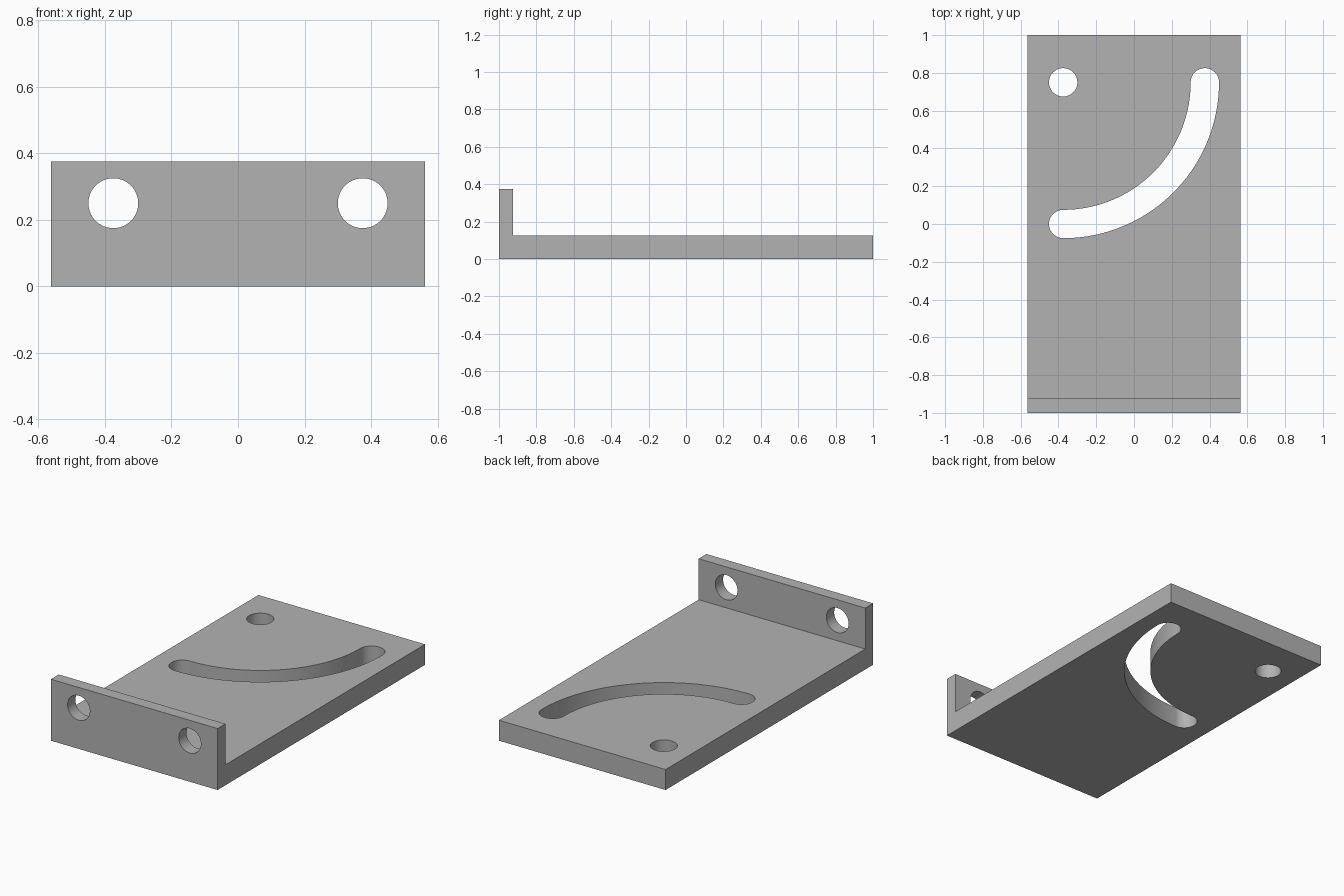
import bpy
import bmesh
from math import cos, sin, pi
from mathutils import Matrix, Vector

if "Cube" in bpy.data.objects:
    bpy.data.objects.remove(bpy.data.objects["Cube"], do_unlink=True)

HALF_W, HALF_L = 0.5625, 1.0
BASE_H, WALL_H, WALL_T = 0.125, 0.375, 0.075
HOLE_R, HOLE_X, HOLE_Z = 0.075, 0.375, 0.25
PIVOT = Vector((-HOLE_X, 0.75, 0))
SLOT_R = 0.75

grey = bpy.data.materials.new("plain_grey")
grey.use_nodes = True
colour = (0.45, 0.45, 0.45, 1)
grey.diffuse_color = colour
grey.node_tree.nodes["Principled BSDF"].inputs["Base Color"].default_value = colour


def prism(name, points, direction):
    """Extrude a closed outline along a direction."""
    bm = bmesh.new()
    face = bm.faces.new([bm.verts.new(p) for p in points])
    result = bmesh.ops.extrude_face_region(bm, geom=[face])
    moved = [v for v in result["geom"] if isinstance(v, bmesh.types.BMVert)]
    bmesh.ops.translate(bm, verts=moved, vec=direction)
    bmesh.ops.recalc_face_normals(bm, faces=bm.faces)
    mesh = bpy.data.meshes.new(name)
    bm.to_mesh(mesh)
    bm.free()
    mesh.materials.append(grey)
    obj = bpy.data.objects.new(name, mesh)
    bpy.context.collection.objects.link(obj)
    return obj


def arc(centre, radius, start, end, steps):
    """Points along an arc in the ground plane."""
    angles = [start + (end - start) * i / steps for i in range(steps + 1)]
    return [centre + radius * Vector((cos(a), sin(a), 0)) for a in angles]


# Angle bracket: base plate with upright front flange
profile = [(-HALF_L, 0), (HALF_L, 0), (HALF_L, BASE_H),
           (WALL_T - HALF_L, BASE_H), (WALL_T - HALF_L, WALL_H), (-HALF_L, WALL_H)]
bracket = prism("angle_bracket", [(-HALF_W, y, z) for y, z in profile],
                (2 * HALF_W, 0, 0))

# Pivot hole and curved slot through the base
low, through = Vector((0, 0, -0.1)), (0, 0, 0.4)
circle = arc(Vector(), HOLE_R, 0, 2 * pi, 64)[:-1]
cutters = [prism("pivot_hole_cutter", [p + PIVOT + low for p in circle], through)]

slot_start = PIVOT + Vector((0, -SLOT_R, 0))
slot_end = PIVOT + Vector((SLOT_R, 0, 0))
slot = (arc(PIVOT, SLOT_R + HOLE_R, -pi / 2, 0, 48)
        + arc(slot_end, HOLE_R, 0, pi, 32)[1:]
        + arc(PIVOT, SLOT_R - HOLE_R, 0, -pi / 2, 48)[1:]
        + arc(slot_start, HOLE_R, pi / 2, 3 * pi / 2, 32)[1:-1])
cutters.append(prism("slot_cutter", [p + low for p in slot], through))

# Two mounting holes through the flange
upright = Matrix.Rotation(pi / 2, 3, "X")
for side, x in (("left", HOLE_X), ("right", -HOLE_X)):
    centre = Vector((x, -HALF_L - 0.1, HOLE_Z))
    cutters.append(prism(side + "_mounting_hole_cutter",
                         [upright @ p + centre for p in circle], (0, 0.3, 0)))

# Cut every opening, then discard the cutters
bpy.context.view_layer.objects.active = bracket
bracket.select_set(True)
for cutter in cutters:
    cutter.hide_render = True
    mod = bracket.modifiers.new(cutter.name, "BOOLEAN")
    mod.operation, mod.solver, mod.object = "DIFFERENCE", "EXACT", cutter
    bpy.ops.object.modifier_apply(modifier=mod.name)
    bpy.data.objects.remove(cutter, do_unlink=True)

bpy.ops.object.shade_smooth_by_angle(angle=pi / 6)
